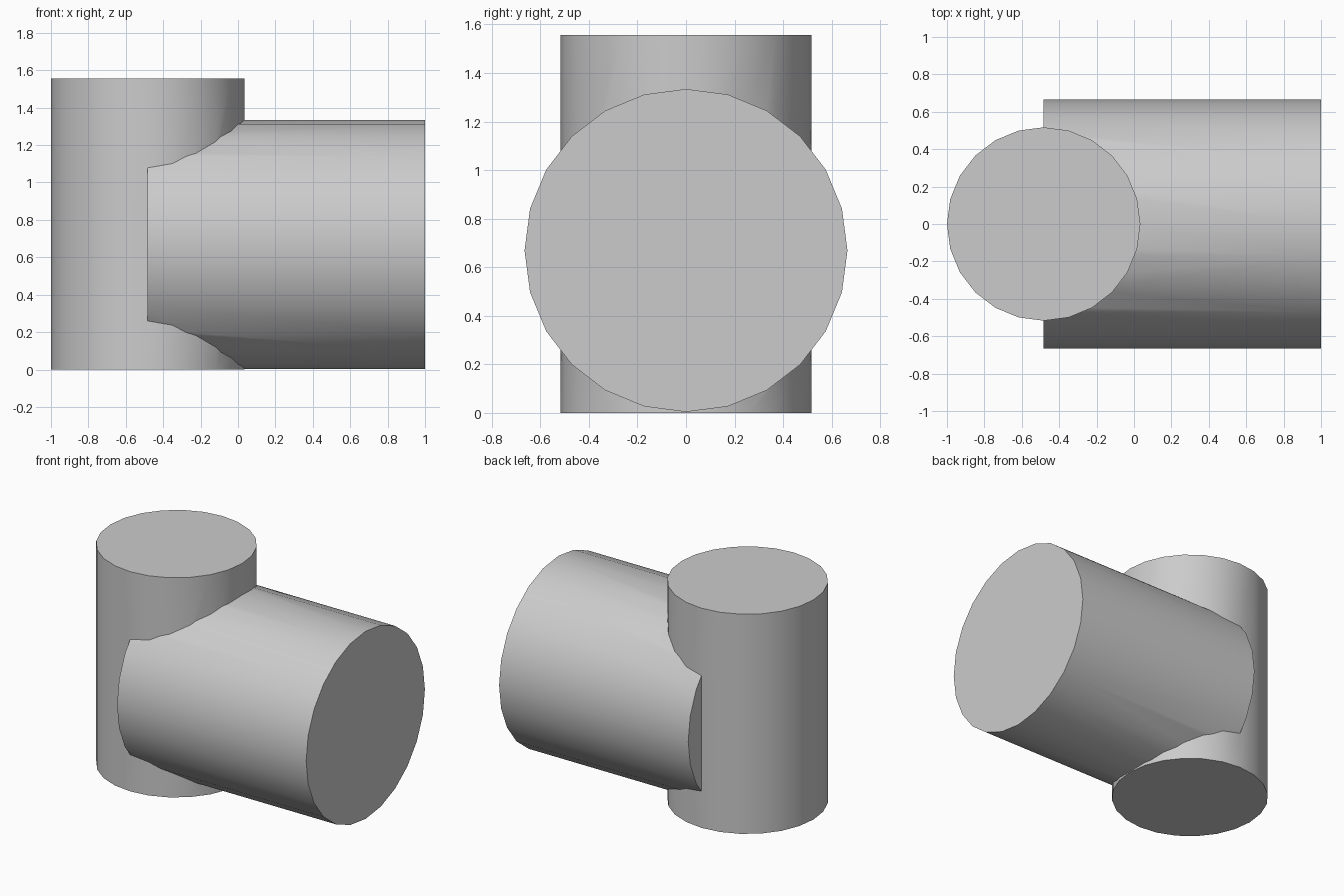
import bpy
from math import pi, radians

if "Cube" in bpy.data.objects:
    bpy.data.objects.remove(bpy.data.objects["Cube"])

R_UP, H_UP = 0.517, 1.557
R_SIDE, Z_SIDE = 0.665, 0.669
X_UP = -1 + R_UP


def cylinder(name, radius, depth, location, rotation=(0, 0, 0)):
    bpy.ops.mesh.primitive_cylinder_add(vertices=24, radius=radius, depth=depth,
                                        location=location, rotation=rotation)
    obj = bpy.context.object
    obj.name = name
    return obj


# Horizontal branch, from the upright's axis out to the right
length = 1 - X_UP
branch = cylinder("branch_cutter", R_SIDE, length,
                  (X_UP + length / 2, 0, Z_SIDE), (0, pi / 2, 0))

# Upright cylinder, joined with the branch into one solid
body = cylinder("pipe_tee", R_UP, H_UP, (X_UP, 0, H_UP / 2))
union = body.modifiers.new("join_branch", "BOOLEAN")
union.operation = "UNION"
union.solver = "EXACT"
union.object = branch
bpy.ops.object.modifier_apply(modifier=union.name)
bpy.data.objects.remove(branch)

# Smooth walls, sharp rims
bpy.ops.object.shade_smooth_by_angle(angle=radians(30))
